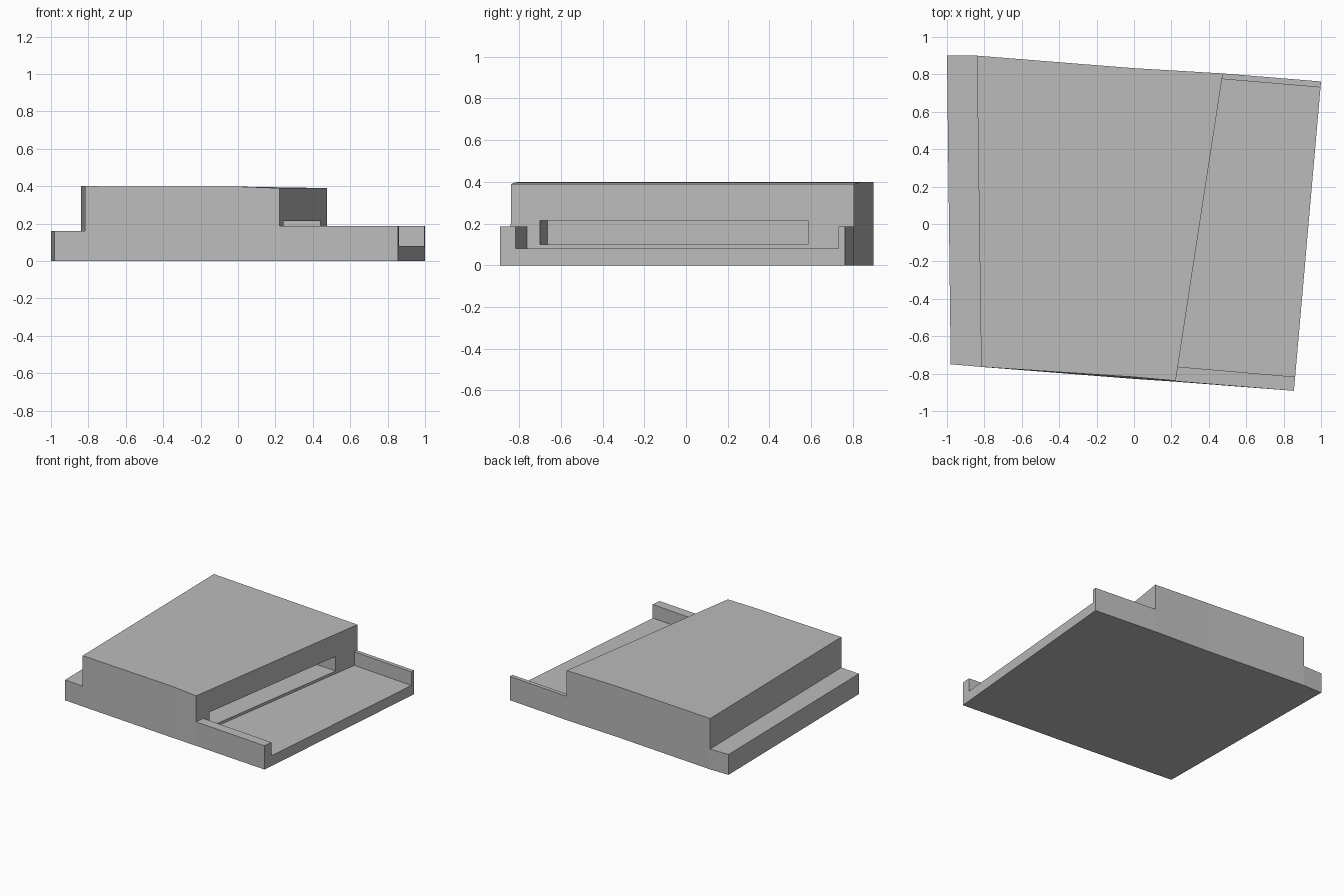
import bpy, bmesh

old = bpy.data.objects.get("Cube")
if old:
    bpy.data.objects.remove(old, do_unlink=True)

grey = bpy.data.materials.new("concrete grey")
grey.use_nodes = True
colour = (0.5, 0.5, 0.5, 1)
grey.diffuse_color = colour
grey.node_tree.nodes["Principled BSDF"].inputs["Base Color"].default_value = colour


def make_object(name, bm):
    bmesh.ops.recalc_face_normals(bm, faces=bm.faces)
    mesh = bpy.data.meshes.new(name)
    bm.to_mesh(mesh)
    bm.free()
    mesh.materials.append(grey)
    obj = bpy.data.objects.new(name, mesh)
    bpy.context.collection.objects.link(obj)
    return obj


def prism(name, outline, low, high):
    bm = bmesh.new()
    base = bm.faces.new([bm.verts.new((x, y, low)) for x, y in outline])
    top = bmesh.ops.extrude_face_region(bm, geom=[base])["geom"]
    for v in top:
        if isinstance(v, bmesh.types.BMVert):
            v.co.z = high
    return make_object(name, bm)


def loft(name, sections):
    """Join (back, front, top height, front lean) sections along x."""
    bm = bmesh.new()
    rings = []
    for (bx, by), (fx, fy), top, lean in sections:
        pts = [(fx, fy, 0), (bx, by, 0), (bx, by, top), (fx, fy + lean, top)]
        rings.append([bm.verts.new(p) for p in pts])
    for a, b in zip(rings, rings[1:]):
        for i in range(4):
            j = (i + 1) % 4
            bm.faces.new((a[i], a[j], b[j], b[i]))
    bm.faces.new(rings[0])
    bm.faces.new(rings[-1])
    return make_object(name, bm)


# Skewed building mass, its roof falling slightly to the right side
building = loft("building", [
    ((-1, 0.9), (-0.98, -0.75), 0.4, 0),
    ((-0.84, 0.9), (-0.817, -0.764), 0.4, 0),
    ((0, 0.833), (0, -0.828), 0.398, 0.01),
    ((0.475, 0.805), (0.222, -0.843), 0.39, 0.005),
    ((1, 0.762), (0.855, -0.892), 0.39, 0),
])

# Voids: low ledge, terrace with side parapets, and a long wall slot
voids = [
    prism("ledge_cutter", [(-0.84, 0.9), (-0.8402, 1.1), (-1.2, 1.1),
                           (-1.2, -1), (-0.814, -1), (-0.817, -0.764)], 0.16, 0.6),
    prism("terrace_cutter", [(0.475, 0.805), (0.52, 1.1), (1.3, 1.1),
                             (1.3, -1.1), (0.183, -1.1), (0.222, -0.843)], 0.187, 0.6),
    prism("floor_cutter", [(0.4704, 0.775), (1.2, 0.713),
                           (1.2, -0.846), (0.2342, -0.763)], 0.08, 0.3),
    prism("slot_cutter", [(0.54, 0.577), (0, 0.62),
                          (-0.2, -0.665), (0.34, -0.708)], 0.1, 0.215),
]
for cutter in voids:
    cutter.hide_render = True
    mod = building.modifiers.new(cutter.name, "BOOLEAN")
    mod.operation = "DIFFERENCE"
    mod.solver = "EXACT"
    mod.object = cutter

# Bake the cuts and drop the helpers
bpy.context.view_layer.update()
graph = bpy.context.evaluated_depsgraph_get()
carved = bpy.data.meshes.new_from_object(building.evaluated_get(graph))
building.modifiers.clear()
building.data = carved
for cutter in voids:
    bpy.data.objects.remove(cutter, do_unlink=True)
